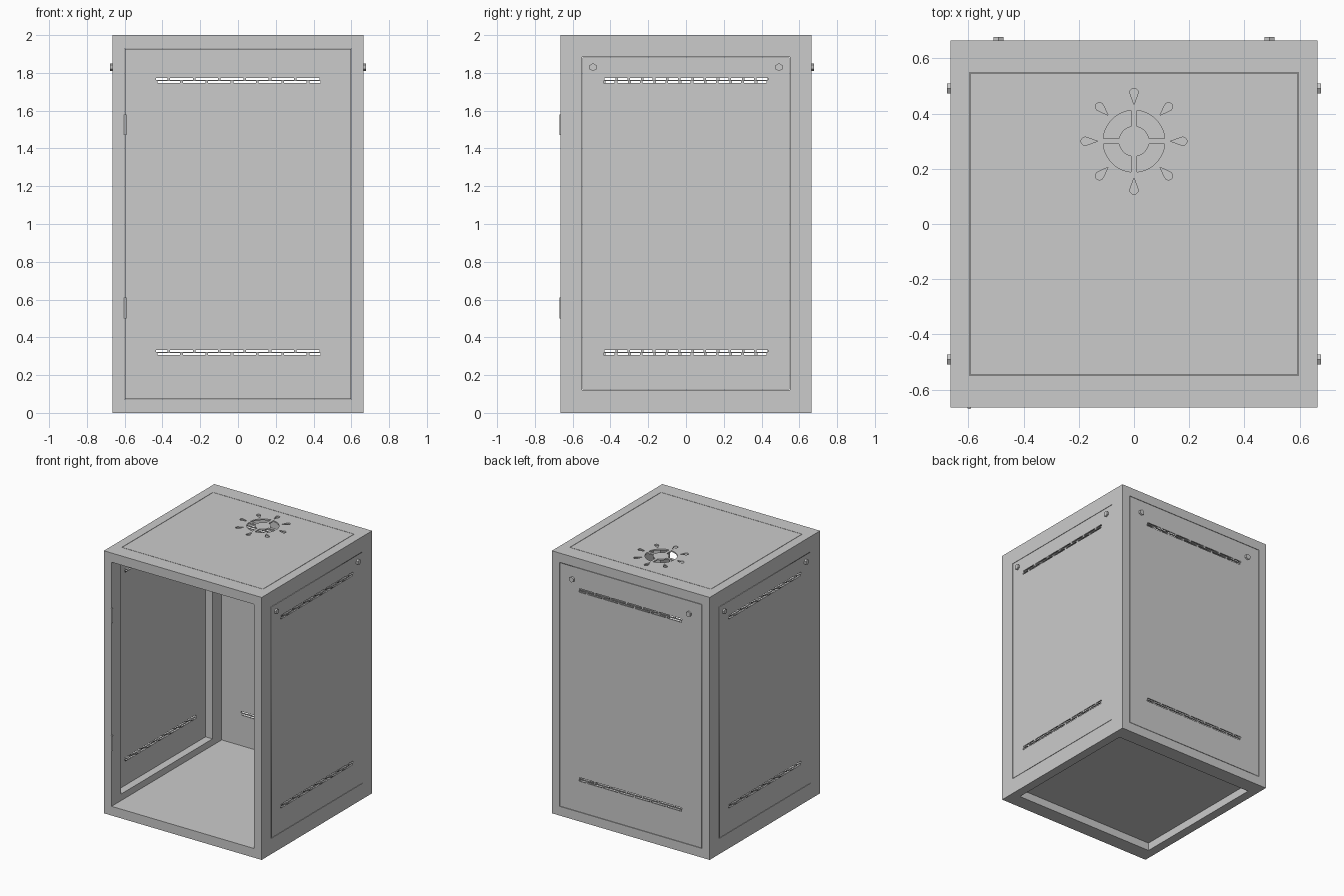
import bpy
from math import pi, sin, cos, asin

if "Cube" in bpy.data.objects:
    bpy.data.objects.remove(bpy.data.objects["Cube"])

HALF = 0.665      # half width of the cabinet
T = 0.010         # sheet thickness
GAP = 0.003       # seam around each panel


def box(name, x, y, z):
    bpy.ops.mesh.primitive_cube_add(size=1, location=[(a + b) / 2 for a, b in (x, y, z)])
    ob = bpy.context.object
    ob.name = name
    ob.scale = [b - a for a, b in (x, y, z)]
    bpy.ops.object.transform_apply(location=True, rotation=True, scale=True)
    return ob


def rect(u0, u1, v0, v1):
    return [(u0, v0), (u1, v0), (u1, v1), (u0, v1)]


def sheet(name, loops, location, rotation=(0, 0, 0)):
    """Flat sheet: the first loop is the outline, the others are holes."""
    cu = bpy.data.curves.new(name, 'CURVE')
    cu.dimensions = '2D'
    cu.fill_mode = 'BOTH'
    cu.extrude = T / 2
    for pts in loops:
        sp = cu.splines.new('POLY')
        sp.points.add(len(pts) - 1)
        for p, (u, v) in zip(sp.points, pts):
            p.co = (u, v, 0, 1)
        sp.use_cyclic_u = True
    ob = bpy.data.objects.new(name, cu)
    bpy.context.collection.objects.link(ob)
    ob.location, ob.rotation_euler = location, rotation
    bpy.ops.object.select_all(action='DESELECT')
    ob.select_set(True)
    bpy.context.view_layer.objects.active = ob
    bpy.ops.object.convert(target='MESH')
    return bpy.context.object


# Frame: solid block with an opening cut along each axis
frame = box("frame", (-HALF, HALF), (-HALF, HALF), (0, 2))
cutters = [
    box("front_back_cutter", (-0.6, 0.6), (-1, 1), (0.07, 1.93)),
    box("side_cutter", (-1, 1), (-0.55, 0.55), (0.12, 1.885)),
    box("top_bottom_cutter", (-0.596, 0.596), (-0.55, 0.55), (-0.5, 2.5)),
]
bpy.context.view_layer.objects.active = frame
for c in cutters:
    m = frame.modifiers.new("opening", 'BOOLEAN')
    m.operation, m.solver, m.object = 'DIFFERENCE', 'EXACT', c
    bpy.ops.object.modifier_apply(modifier=m.name)
for c in cutters:
    bpy.data.objects.remove(c)


# Ventilation slots: two staggered rows per band
def slots():
    out = []
    pitch, start, end, bridge = 0.134, -0.4375, 0.4335, 0.007
    for zc in (0.32, 1.76):
        for dz, shift in ((0.0085, 0), (-0.0085, -pitch / 2)):
            for i in range(7):
                a = start + shift + i * pitch
                u0 = max(a + bridge, start)
                u1 = min(a + pitch - bridge, end)
                out.append(rect(u0, u1, zc + dz - 0.0055, zc + dz + 0.0055))
    return out


# Side and back panels, each with two hex bolts
for name, ang, hw, z0, z1 in (("right_panel", pi / 2, 0.55, 0.12, 1.885),
                              ("left_panel", -pi / 2, 0.55, 0.12, 1.885),
                              ("back_panel", pi, 0.6, 0.07, 1.93)):
    nx, ny = sin(ang), -cos(ang)
    rot = (pi / 2, 0, ang)
    d = HALF - T / 2
    outline = rect(-hw + GAP, hw - GAP, z0 + GAP, z1 - GAP)
    sheet(name, [outline] + slots(), (nx * d, ny * d, 0), rot)
    for s in (-1, 1):
        d = HALF + 0.006
        u = 0.492 * s
        bpy.ops.mesh.primitive_cylinder_add(
            vertices=6, radius=0.021, depth=0.014, rotation=rot,
            location=(nx * d - ny * u, ny * d + nx * u, 1.83))
        bpy.context.object.name = name.replace("panel", "bolt")


# Fan grille holes: four ring sectors and eight drops
def sector(k, r0=0.055, r1=0.112, w=0.010, n=10):
    pts = []
    for r, rev in ((r1, False), (r0, True)):
        e = asin(w / r)
        arc = [k * pi / 2 + e + (pi / 2 - 2 * e) * i / n for i in range(n + 1)]
        pts += [(r * cos(a), 0.3 + r * sin(a)) for a in (reversed(arc) if rev else arc)]
    return pts


def drop(k, tip=0.133, mid=0.177, rad=0.015, n=10):
    a = k * pi / 4
    loc = [(tip, 0)]
    for i in range(n + 1):
        t = -0.61 * pi + 1.22 * pi * i / n
        loc.append((mid + rad * cos(t), rad * sin(t)))
    return [(x * cos(a) - y * sin(a), 0.3 + x * sin(a) + y * cos(a)) for x, y in loc]


# Top panel and floor
plate = rect(-0.596 + GAP, 0.596 - GAP, -0.55 + GAP, 0.55 - GAP)
sheet("top_panel", [plate] + [sector(k) for k in range(4)] + [drop(k) for k in range(8)],
      (0, 0, 2 - T / 2))
sheet("floor_panel", [rect(-0.596, 0.596, -0.55, 0.55)], (0, 0, 0.07 - T / 2))

# Hinge pins on the left of the front opening
for z in (0.555, 1.525):
    bpy.ops.mesh.primitive_cylinder_add(vertices=16, radius=0.007, depth=0.11,
                                        location=(-0.597, -0.664, z))
    bpy.context.object.name = "hinge_pin"
    bpy.ops.object.shade_smooth_by_angle()
